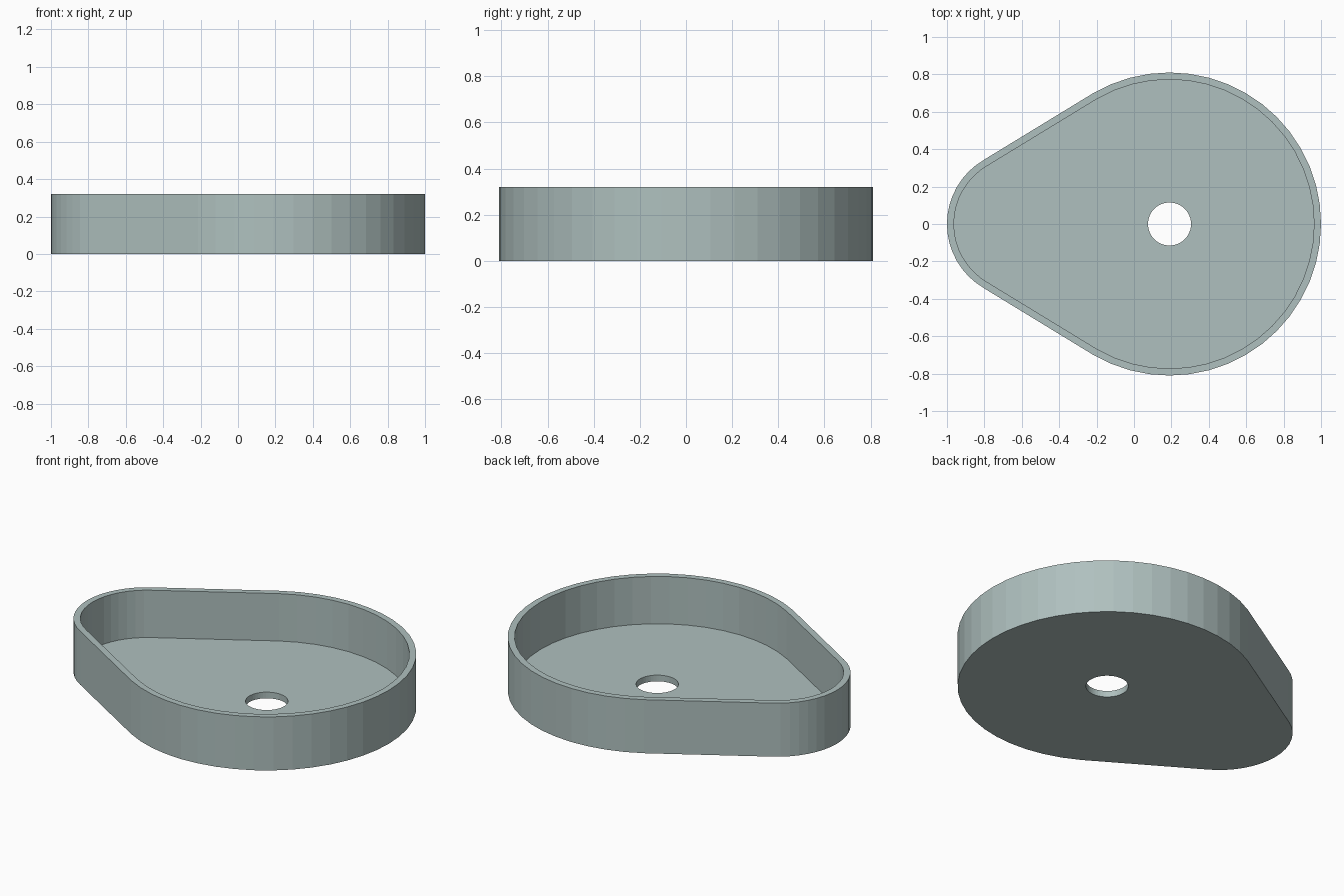
import bpy
import bmesh
import math

cube = bpy.data.objects.get("Cube")
if cube:
    bpy.data.objects.remove(cube, do_unlink=True)

# Main dimensions
HEIGHT, FLOOR, WALL = 0.32, 0.037, 0.037
BIG_X, BIG_R = 0.19, 0.81
SMALL_X, SMALL_R = -0.603, 0.397
HOLE_R = 0.115
STEPS = 48


def arc(cx, radius, first, last):
    """Points on a circle between two step numbers, counter-clockwise."""
    turn = 2 * math.pi / STEPS
    return [(cx + radius * math.cos(i * turn), radius * math.sin(i * turn))
            for i in range(first, last + 1)]


def outline(inset):
    """Two circles of different size joined by straight tangent sides."""
    third = STEPS // 3
    return (arc(BIG_X, BIG_R - inset, -third, third)
            + arc(SMALL_X, SMALL_R - inset, third, 2 * third))


bm = bmesh.new()


def ring(points, z):
    verts = [bm.verts.new((x, y, z)) for x, y in points]
    edges = [bm.edges.new((a, b)) for a, b in zip(verts, verts[1:] + verts[:1])]
    return verts, edges


def bridge(a, b):
    for i in range(len(a[0])):
        j = (i + 1) % len(a[0])
        bm.faces.new((a[0][i], a[0][j], b[0][j], b[0][i]))


def fill(a, b):
    bmesh.ops.triangle_fill(bm, edges=a[1] + b[1], use_beauty=True)


hole = arc(BIG_X, HOLE_R, 0, STEPS - 1)
outer_bottom = ring(outline(0), 0)
outer_top = ring(outline(0), HEIGHT)
inner_top = ring(outline(WALL), HEIGHT)
inner_floor = ring(outline(WALL), FLOOR)
hole_top = ring(hole, FLOOR)
hole_bottom = ring(hole, 0)

# Outer wall, rim, inner wall and hole wall
bridge(outer_bottom, outer_top)
bridge(outer_top, inner_top)
bridge(inner_top, inner_floor)
bridge(hole_top, hole_bottom)

# Floor and underside, each pierced by the round hole
fill(inner_floor, hole_top)
fill(outer_bottom, hole_bottom)
bmesh.ops.recalc_face_normals(bm, faces=bm.faces[:])

mesh = bpy.data.meshes.new("tray")
bm.to_mesh(mesh)
bm.free()
tray = bpy.data.objects.new("tray", mesh)
bpy.context.collection.objects.link(tray)

# Grey-green finish
colour = (0.43, 0.53, 0.52, 1)
mat = bpy.data.materials.new("grey green")
mat.use_nodes = True
mat.diffuse_color = colour
for node in mat.node_tree.nodes:
    if node.type == "BSDF_PRINCIPLED":
        node.inputs["Base Color"].default_value = colour
mesh.materials.append(mat)
